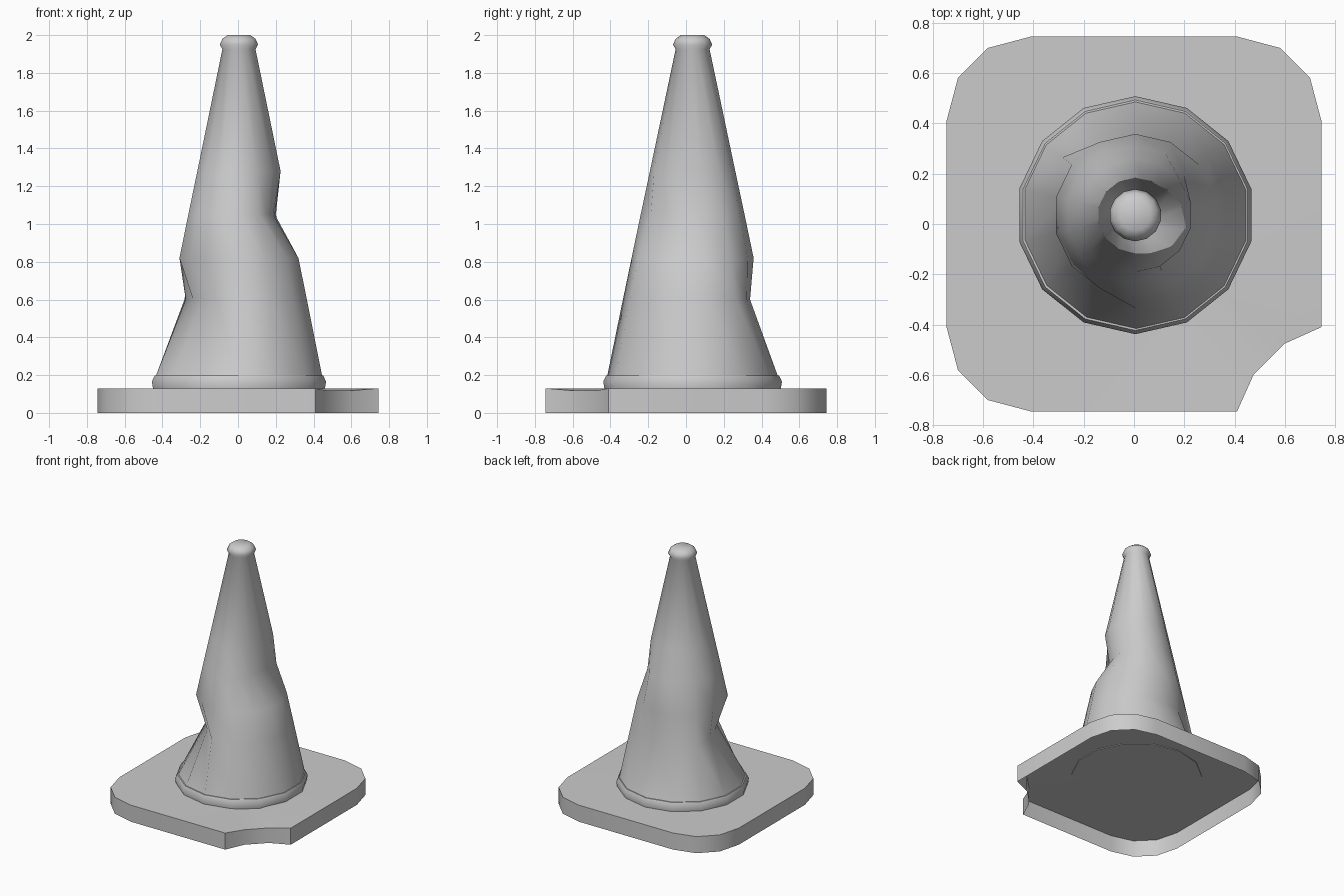
import bpy
import bmesh
from math import sin, cos, pi, radians

cube = bpy.data.objects.get("Cube")
if cube:
    bpy.data.objects.remove(cube, do_unlink=True)

grey = bpy.data.materials.new("plain_grey")
grey.use_nodes = True
colour = (0.6, 0.6, 0.6, 1)
grey.diffuse_color = colour
grey.node_tree.nodes["Principled BSDF"].inputs["Base Color"].default_value = colour

SIDES = 14
CENTRE = (0.005, 0.035)


def finish(bm, name, angle):
    """Turn a bmesh into a smooth-shaded object."""
    bmesh.ops.recalc_face_normals(bm, faces=bm.faces)
    mesh = bpy.data.meshes.new(name)
    bm.to_mesh(mesh)
    bm.free()
    mesh.materials.append(grey)
    obj = bpy.data.objects.new(name, mesh)
    bpy.context.collection.objects.link(obj)
    bpy.ops.object.select_all(action='DESELECT')
    obj.select_set(True)
    bpy.context.view_layer.objects.active = obj
    bpy.ops.object.shade_smooth_by_angle(angle=radians(angle))
    return obj


def lathe(name, profile, dents, angle):
    """Stack capped rings from (radius, z); dents maps ring -> {side: depth}."""
    bm = bmesh.new()
    rings = []
    for i, (radius, z) in enumerate(profile):
        ring = []
        for k in range(SIDES):
            a = pi / 2 - 2 * pi * k / SIDES
            r = radius - dents.get(i, {}).get(k, 0)
            ring.append(bm.verts.new((CENTRE[0] + r * cos(a), CENTRE[1] + r * sin(a), z)))
        rings.append(ring)
    for low, high in zip(rings, rings[1:]):
        for k in range(SIDES):
            n = (k + 1) % SIDES
            bm.faces.new((low[k], low[n], high[n], high[k]))
    bm.faces.new(rings[0])
    bm.faces.new(rings[-1])
    return finish(bm, name, angle)


# Dented cone body with a flared, rounded tip
low_dent = {0: .065, 1: .05, 13: .05, 8: .09, 9: .13, 10: .12, 11: .08}
high_dent = {2: .025, 3: .08, 4: .09, 5: .08, 6: .03}
body = [(.453, .19), (.369, .6), (.323, .82), (.275, 1.05), (.226, 1.28),
        (.09, 1.925), (.104, 1.95), (.09, 1.98), (.062, 2.0)]
lathe("cone_body", body, {1: low_dent, 3: high_dent}, 65)

# Collar at the foot of the cone
lathe("cone_collar", [(.466, .125), (.473, .165), (.458, .198)], {}, 50)

# Square base with clipped corners, one corner pushed in, open underneath
corner = [(.745, .41), (.70, .58), (.58, .70), (.41, .745)]
outline = []
for sx, sy in ((1, 1), (-1, 1), (-1, -1)):
    points = corner if sx * sy > 0 else corner[::-1]
    outline += [(sx * x, sy * y, .13) for x, y in points]
outline += [(.41, -.745, .13), (.475, -.60, .118), (.60, -.475, .118), (.745, -.41, .13)]

bm = bmesh.new()
top = [bm.verts.new(p) for p in outline]
bottom = [bm.verts.new((x, y, 0)) for x, y, z in outline]
hub = bm.verts.new((0, 0, .13))
for i in range(len(top)):
    j = (i + 1) % len(top)
    bm.faces.new((bottom[i], bottom[j], top[j], top[i]))
    bm.faces.new((top[i], top[j], hub))
finish(bm, "base_plate", 45)
